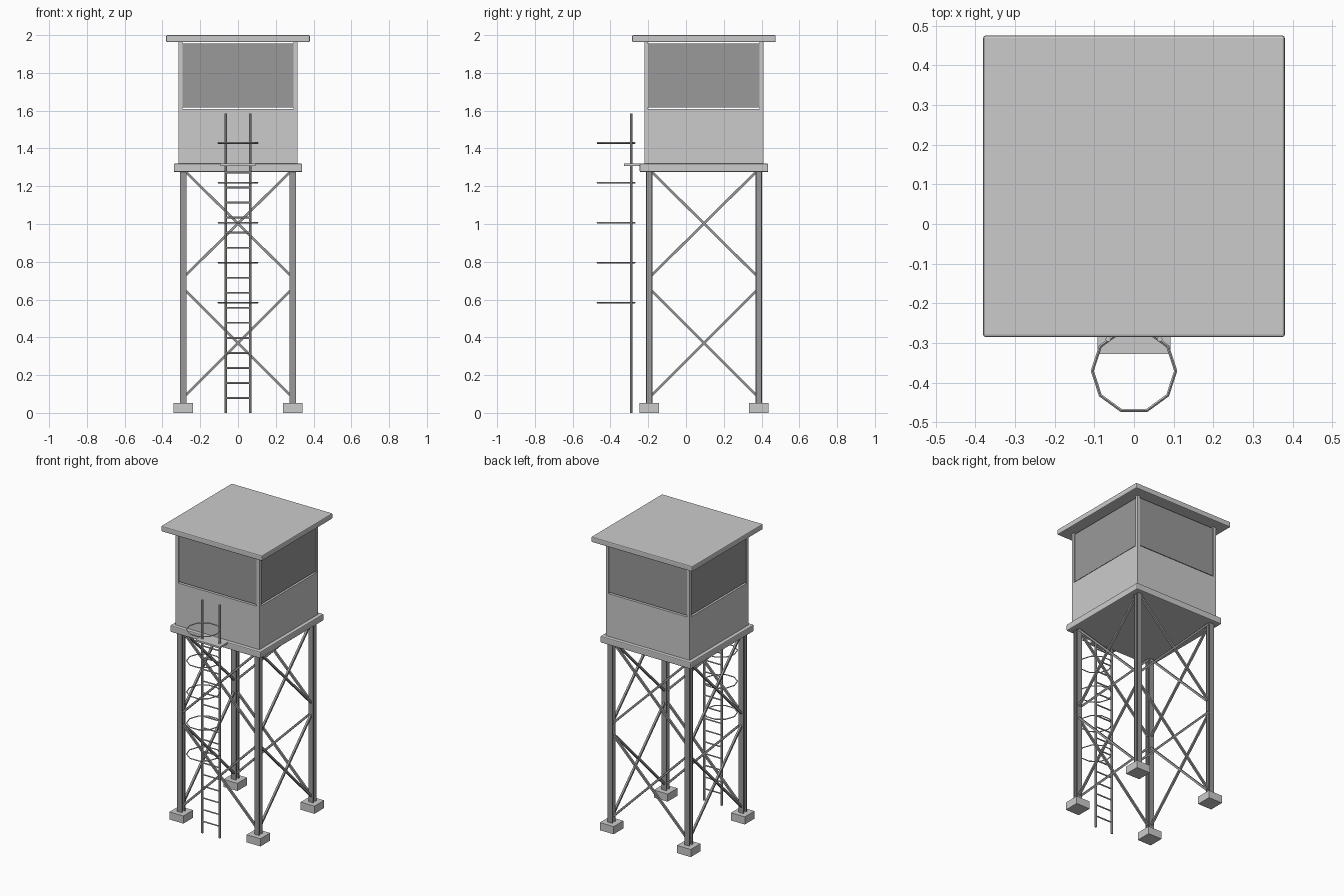
import bpy, math
from mathutils import Vector

if "Cube" in bpy.data.objects:
    bpy.data.objects.remove(bpy.data.objects["Cube"])

CY = 0.095           # centre of the tower in y (ladder cage sticks out in front)
LEG = 0.29           # leg offset from the tower centre


def material(name, v):
    m = bpy.data.materials.new(name)
    m.diffuse_color = (v, v, v, 1)
    m.use_nodes = True
    m.node_tree.nodes["Principled BSDF"].inputs["Base Color"].default_value = m.diffuse_color
    return m


LIGHT = material("light grey", 0.6)
DARK = material("dark grey", 0.32)


def mesh_object(name, verts, faces, mat):
    me = bpy.data.meshes.new(name)
    me.from_pydata(verts, [], faces)
    me.materials.append(mat)
    ob = bpy.data.objects.new(name, me)
    bpy.context.collection.objects.link(ob)
    return ob


def box(name, x0, x1, y0, y1, z0, z1, mat, bevel=0):
    v = [(x, y, z) for z in (z0, z1) for x, y in ((x0, y0), (x1, y0), (x1, y1), (x0, y1))]
    f = [(3, 2, 1, 0), (4, 5, 6, 7)] + [(i, (i + 1) % 4, (i + 1) % 4 + 4, i + 4) for i in range(4)]
    ob = mesh_object(name, v, f, mat)
    if bevel:
        b = ob.modifiers.new("bevel", 'BEVEL')
        b.width, b.segments = bevel, 2
    return ob


def bar(name, a, b, r, sides, mat, smooth=False):
    """Straight bar from a to b; square bars get their faces aligned to the frame."""
    a, b = Vector(a), Vector(b)
    d = b - a
    bpy.ops.mesh.primitive_cylinder_add(vertices=sides, radius=r, depth=d.length, location=(a + b) / 2)
    ob = bpy.context.object
    if sides == 4:
        for v in ob.data.vertices:
            x, y = v.co.x, v.co.y
            c = math.sqrt(0.5)
            v.co.x, v.co.y = (x - y) * c, (x + y) * c
    ob.name = name
    ob.rotation_euler = d.to_track_quat('Z', 'Y').to_euler()
    ob.data.materials.append(mat)
    if smooth:
        bpy.ops.object.shade_smooth_by_angle()
    return ob


# Roof and deck slabs
box("roof", -0.38, 0.38, CY - 0.38, CY + 0.38, 1.963, 2.0, LIGHT, 0.006)
box("deck", -0.34, 0.34, CY - 0.34, CY + 0.34, 1.275, 1.32, LIGHT, 0.006)

# Cabin: low walls, window panes and corner posts
W, T = 0.315, 0.02
for side, s in (("front", -1), ("back", 1)):
    ya, yb = sorted((CY + s * W, CY + s * (W - T)))
    box(side + "_wall", -W, W, ya, yb, 1.32, 1.61, LIGHT)
    ya, yb = sorted((CY + s * 0.309, CY + s * 0.301))
    box(side + "_window", -0.295, 0.295, ya, yb, 1.617, 1.955, DARK)
for side, s in (("left", -1), ("right", 1)):
    xa, xb = sorted((s * W, s * (W - T)))
    box(side + "_wall", xa, xb, CY - W + T, CY + W - T, 1.32, 1.61, LIGHT)
    for t in (-1, 1):
        ya, yb = sorted((CY + t * W, CY + t * (W - T)))
        box("corner_post", xa, xb, ya, yb, 1.61, 1.965, LIGHT)
    xa, xb = sorted((s * 0.309, s * 0.301))
    box(side + "_window", xa, xb, CY - 0.295, CY + 0.295, 1.617, 1.955, DARK)

# Legs with an H section, on concrete footings
H, F, B = 0.018, 0.011, 0.004
profile = [(-H, -H), (H, -H), (H, -F), (B, -F), (B, F), (H, F),
           (H, H), (-H, H), (-H, F), (-B, F), (-B, -F), (-H, -F)]
for sx in (-1, 1):
    for sy in (-1, 1):
        cx, cy = sx * LEG, CY + sy * LEG
        n = len(profile)
        v = [(cx + x, cy + y, z) for z in (0.05, 1.276) for x, y in profile]
        f = [tuple(range(n))[::-1], tuple(range(n, 2 * n))]
        f += [(i, (i + 1) % n, (i + 1) % n + n, i + n) for i in range(n)]
        mesh_object("leg", v, f, DARK)
        box("footing", cx - 0.052, cx + 0.052, cy - 0.052, cy + 0.052, 0, 0.052, LIGHT)

# Cross braces, two tiers on each of the four sides
E = 0.275
for z0, z1 in ((0.095, 0.645), (0.73, 1.275)):
    for s in (-1, 1):
        for a, b in ((z0, z1), (z1, z0)):
            bar("brace", (-E, CY + s * LEG, a), (E, CY + s * LEG, b), 0.0095, 4, DARK)
            bar("side_brace", (s * LEG, CY - E, a), (s * LEG, CY + E, b), 0.0095, 4, DARK)

# Ladder with rails, rungs and a small landing
LY = -0.29
for s in (-1, 1):
    bar("ladder_rail", (s * 0.065, LY, 0), (s * 0.065, LY, 1.585), 0.007, 8, LIGHT, True)
for i in range(16):
    z = 0.0795 * (i + 1)
    bar("ladder_rung", (-0.065, LY, z), (0.065, LY, z), 0.005, 6, LIGHT, True)
box("landing", -0.092, 0.092, -0.327, -0.24, 1.308, 1.32, LIGHT)

# Safety cage hoops (ten-sided rings)
for i in range(5):
    bpy.ops.mesh.primitive_torus_add(major_segments=10, minor_segments=4, major_radius=0.105,
                                     minor_radius=0.004, location=(0, -0.37, 0.584 + 0.2112 * i))
    bpy.context.object.name = "cage_hoop"
    bpy.context.object.data.materials.append(LIGHT)
